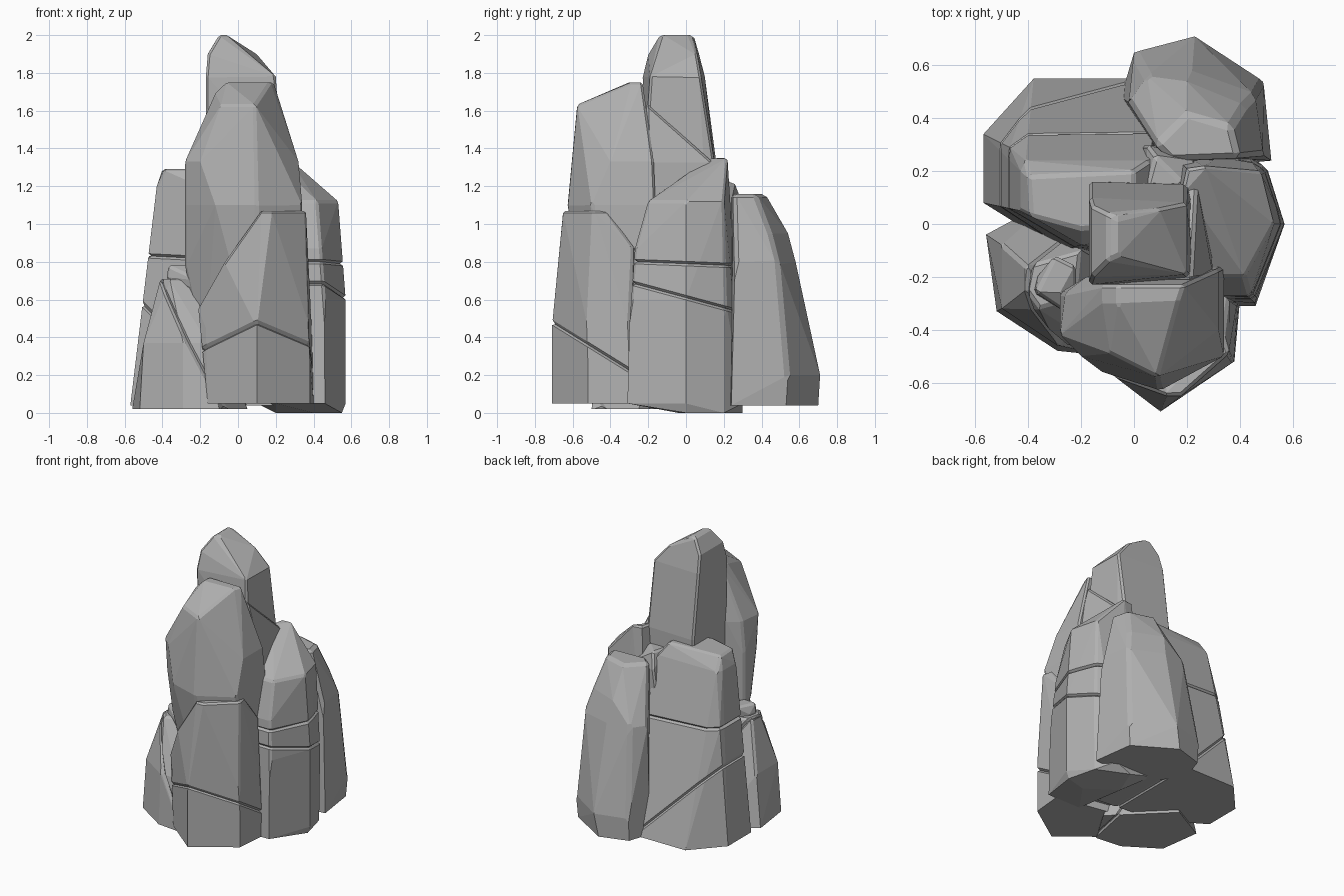
import bpy
import bmesh
from math import radians
from mathutils import Vector

default = bpy.data.objects.get("Cube")
if default:
    bpy.data.objects.remove(default, do_unlink=True)

stone = bpy.data.materials.new("grey stone")
stone.use_nodes = True
grey = (0.44, 0.44, 0.44, 1)
stone.diffuse_color = grey
stone.node_tree.nodes["Principled BSDF"].inputs["Base Color"].default_value = grey


def ring(height, *corners):
    """Corners of a level cross-section of a rock."""
    return [Vector((x, y, height)) for x, y in corners]


def cut_crack(bm, point, normal, width=.024, depth=.018):
    """Cut a V-shaped crack around a rock along a plane."""
    point, normal = Vector(point), Vector(normal).normalized()
    for side in (-1, 1, 0):
        geometry = bm.verts[:] + bm.edges[:] + bm.faces[:]
        cut = bmesh.ops.bisect_plane(bm, geom=geometry, dist=.0001, plane_no=normal,
                                     plane_co=point + normal * side * width / 2)
    floor = [item for item in cut["geom_cut"] if isinstance(item, bmesh.types.BMVert)]
    middle = sum((vert.co for vert in floor), Vector()) / len(floor)
    for vert in floor:
        vert.co += (middle - vert.co).normalized() * depth


def make_rock(name, *rings, cracks=(), chamfer=.012):
    """Wrap a faceted rock around its cross-sections, chamfer it and crack it."""
    bm = bmesh.new()
    for section in rings:
        for corner in section:
            bm.verts.new(corner)
    hull = bmesh.ops.convex_hull(bm, input=bm.verts[:])
    loose = {item for item in hull["geom_interior"] + hull["geom_unused"]
             if isinstance(item, bmesh.types.BMVert)}
    bmesh.ops.delete(bm, geom=list(loose), context="VERTS")
    bmesh.ops.dissolve_limit(bm, angle_limit=radians(4), verts=bm.verts[:], edges=bm.edges[:])
    sharp = [edge for edge in bm.edges if edge.calc_face_angle(0) > radians(38)
             and min(vert.co.z for vert in edge.verts) > .1]
    bmesh.ops.bevel(bm, geom=sharp, offset=chamfer, segments=1, affect="EDGES",
                    clamp_overlap=True)
    for point, normal in cracks:
        cut_crack(bm, point, normal)
    bmesh.ops.recalc_face_normals(bm, faces=bm.faces[:])
    mesh = bpy.data.meshes.new(name)
    bm.to_mesh(mesh)
    bm.free()
    mesh.materials.append(stone)
    rock = bpy.data.objects.new(name, mesh)
    bpy.context.collection.objects.link(rock)
    return rock


# Tall peak in the middle, with a sloping shoulder on its right
make_rock(
    "peak",
    ring(.3, (-.17, .16), (.25, .16), (.25, -.2), (-.17, -.2)),
    ring(1.33, (-.17, .16), (.2, .15), (.23, .08), (.23, -.22), (-.17, -.23)),
    ring(1.78, (-.17, .1), (.2, .08), (.2, -.19), (-.17, -.23)),
    ring(1.9, (-.16, .07), (.1, .06), (-.16, -.2)),
    ring(2, (-.1, .04), (-.06, .02), (-.06, -.12), (-.1, -.14)),
)
make_rock(
    "peak_shoulder",
    ring(.5, (.1, -.22), (.3, -.2), (.28, .15), (.1, .15)),
    ring(1.33, (.3, -.2), (.24, .14), (.1, .13)),
    ring(1.64, (.22, -.21), (.1, -.21)),
)

# Rubble filling the middle, between the pillars
make_rock(
    "core",
    ring(.1, (-.1, -.3), (.25, -.3), (.25, .3), (-.1, .3)),
    ring(1.12, (0, -.1), (.25, 0), (.23, .24), (.05, .3)),
    ring(1.22, (.05, .15), (.18, .16), (.08, .26)),
)

# Front pillar: slender upper stone standing in a broad lower stone
make_rock(
    "front_pillar_upper",
    ring(.3, (-.18, -.3), (.1, -.5), (.32, -.4), (.34, -.2), (-.18, -.2)),
    ring(.78, (-.28, -.34), (-.28, -.26)),
    ring(1.1, (-.28, -.4), (-.12, -.56), (.1, -.63), (.34, -.5), (.34, -.16), (-.28, -.26)),
    ring(1.33, (-.28, -.42), (-.2, -.5), (.32, -.4), (.32, -.17), (-.26, -.26), (-.18, -.2)),
    ring(1.63, (-.09, -.49), (.09, -.58), (.2, -.32)),
    ring(1.69, (-.12, -.3), (-.12, -.23)),
    ring(1.75, (-.06, -.3), (-.06, -.23), (.19, -.23), (.17, -.29)),
)
make_rock(
    "front_pillar_lower",
    ring(.05, (-.16, -.5), (.1, -.71), (.38, -.52), (.4, -.3), (-.15, -.2)),
    ring(.45, (-.17, -.5), (.1, -.71), (.38, -.52), (.39, -.3)),
    ring(.55, (-.21, -.46), (-.2, -.2)),
    ring(.8, (-.07, -.58)),
    ring(.88, (.36, -.28), (.1, -.2)),
    ring(1.07, (.12, -.65), (.18, -.65), (.36, -.49), (.34, -.42)),
    cracks=[((.1, -.71, .48), (0, .62, 1))],
)

# Right pillar with a pointed top and two level cracks
make_rock(
    "right_pillar",
    ring(0, (.28, .3), (.5, .2), (.55, 0), (.4, -.04), (.2, .1)),
    ring(.05, (.46, -.31), (.2, -.31), (.57, 0), (.5, .2), (.4, .3), (.1, .3)),
    ring(.6, (.46, -.29), (.57, 0), (.5, .21), (.2, -.29)),
    ring(.87, (.44, -.27), (.2, -.27)),
    ring(1.12, (.42, -.2), (.24, -.2), (.53, 0), (.48, .2)),
    ring(1.35, (.18, .12), (.2, .21), (.27, .22)),
    cracks=[((.5, 0, .79), (0, .04, 1)), ((.5, 0, .61), (0, .27, 1))],
)

# Back pillar leaning inward to a small flat top
make_rock(
    "back_pillar",
    ring(.04, (0, .64), (.2, .7), (.48, .53), (.52, .24), (.1, .2), (-.05, .48)),
    ring(.2, (0, .65), (.23, .71), (.49, .54), (.52, .25), (-.05, .48)),
    ring(.8, (-.02, .46), (.05, .56), (.22, .58), (.46, .49), (.49, .26)),
    ring(.95, (.2, .54), (.42, .45)),
    ring(1.16, (.08, .3), (.2, .42), (.37, .37), (.4, .25), (.14, .24)),
    chamfer=.02,
)

# Broad block at the back, split by a level and a slanting crack
make_rock(
    "back_block",
    ring(.04, (-.57, .34), (-.38, .55), (.1, .55), (.2, -.15), (-.28, -.1), (-.57, .08)),
    ring(.83, (-.47, .29), (-.42, .33), (.08, .33)),
    ring(1.2, (-.43, .2), (-.41, .24), (.06, .24), (.06, -.04), (-.2, -.08), (-.43, .05)),
    ring(1.29, (-.4, .18), (0, .2), (0, 0), (-.2, -.02), (-.39, .03)),
    cracks=[((-.45, 0, .83), (.05, 0, 1)), ((-.5, .3, .57), (1, 0, 1))],
)

# Low stone at the front left, with a ledge near its top
make_rock(
    "low_stone",
    ring(.02, (-.56, -.04), (-.52, -.33), (-.29, -.48), (-.1, -.5), (.05, -.25), (-.3, .1)),
    ring(.37, (-.5, -.08), (-.5, -.32), (-.29, -.46), (-.16, -.45)),
    ring(.71, (-.41, -.16), (-.41, -.25), (-.36, -.32), (-.22, -.28), (-.2, -.1)),
    cracks=[((-.37, -.35, .6), (1, -.2, .55))],
)
make_rock(
    "ledge",
    ring(.64, (-.22, -.34), (-.22, -.16), (-.32, -.16)),
    ring(.71, (-.22, -.36), (-.38, -.26), (-.37, -.2)),
    ring(.78, (-.37, -.26), (-.28, -.26), (-.22, -.16), (-.3, -.12)),
)
